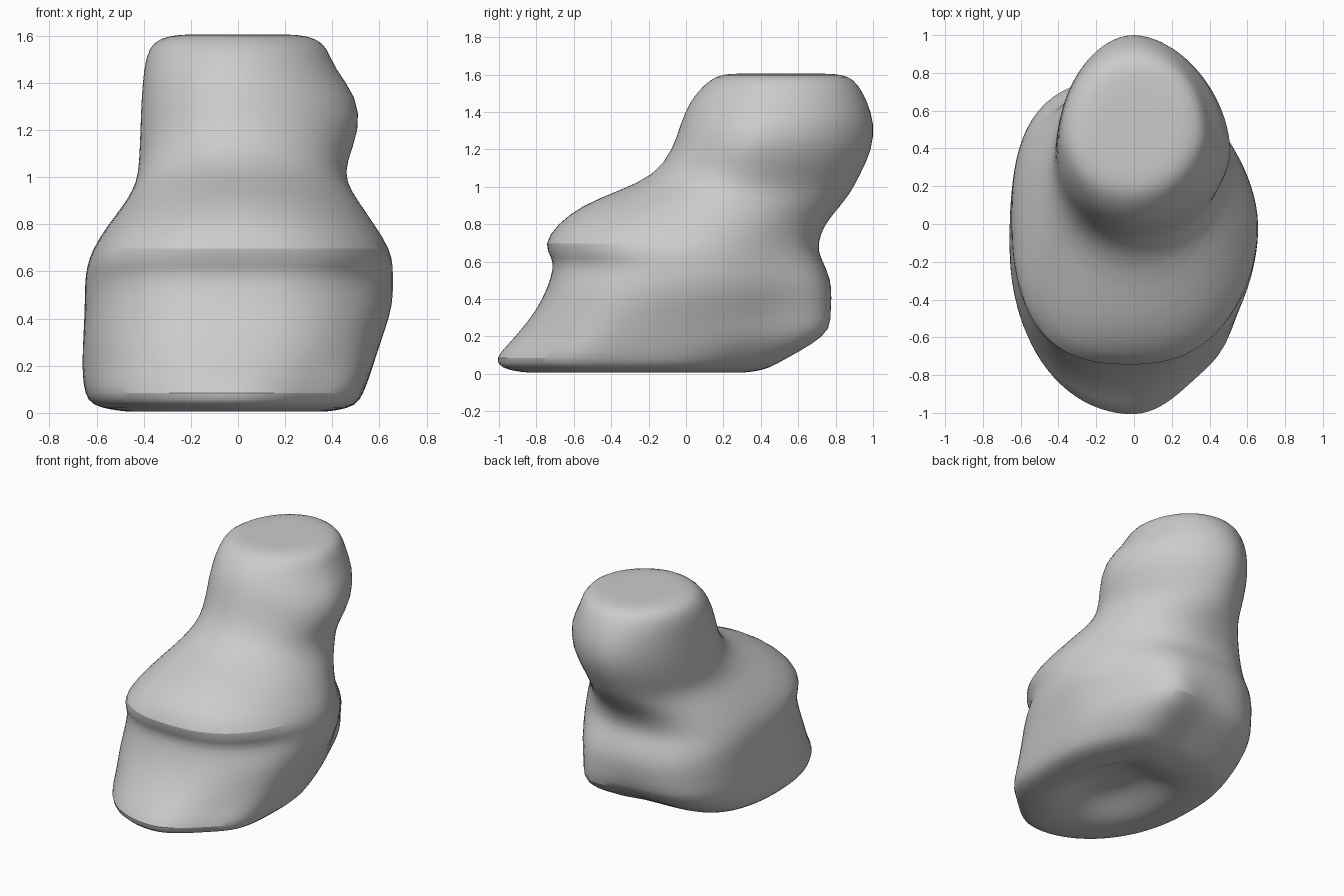
import bpy
import bmesh
import math

cube = bpy.data.objects.get("Cube")
if cube:
    bpy.data.objects.remove(cube, do_unlink=True)

SEGMENTS = 44

# Horizontal sections: height, right, left, toe, heel, widest y
SECTIONS = [
    (.01, -.52, .42, -.9, .33, -.22),
    (.03, -.62, .5, -.99, .41, -.2),
    (.08, -.65, .53, -1.03, .49, -.18),
    (.16, -.66, .56, -.95, .63, -.14),
    (.24, -.66, .585, -.88, .74, -.1),
    (.34, -.655, .62, -.8, .76, -.05),
    (.46, -.65, .66, -.74, .78, 0),
    (.56, -.65, .66, -.71, .75, 0),
    (.62, -.64, .66, -.715, .72, 0),
    (.69, -.62, .65, -.765, .7, 0),
    (.8, -.55, .58, -.69, .74, .06),
    (.9, -.47, .51, -.56, .83, .15),
    (.98, -.43, .46, -.36, .89, .25),
    (1.06, -.42, .46, -.17, .93, .35),
    (1.2, -.415, .52, -.07, 1.0, .38),
    (1.34, -.41, .51, -.03, 1.01, .4),
    (1.46, -.4, .41, .02, .97, .45),
    (1.55, -.38, .38, .1, .92, .48),
    (1.59, -.33, .33, .16, .87, .48),
    (1.605, -.25, .25, .22, .8, .48),
]

# Local swellings and dents: amount, angle, spread, height, height spread
LUMPS = [
    (.15, 1.12, .28, .15, .4),     # left heel corner
    (.05, 2.25, .3, .1, .2),       # right heel corner
    (.11, -.53, .28, .08, .2),     # left edge of the toe
    (-.05, -.7, .35, .57, .08),    # left instep dent
    (-.04, -2.5, .35, .52, .07),   # right instep dent
]


def blend(low, high, value):
    t = min(max((value - low) / (high - low), 0), 1)
    return t * t * (3 - 2 * t)


def roundness(x_side, y_side, foot, z):
    """Outline power per quarter: two is an ellipse, higher is squarer."""
    if y_side > 0:
        if x_side > 0:
            return 2.2 - .45 * blend(.1, .35, z) + .3 * blend(1.3, 1.55, z)
        return 1.9 + .9 * foot
    if x_side > 0:
        return 1.8 + .5 * foot * blend(.1, .4, z)
    return 2.05 + .85 * foot * blend(.1, .5, z)


def section_point(section, angle):
    """Point on an uneven rounded outline at one height."""
    z, right, left, toe, heel, middle = section
    c, s = math.cos(angle), math.sin(angle)
    foot = 1 - blend(.7, 1.05, z)
    power = roundness(c, s, foot, z)
    radius = (abs(c) ** power + abs(s) ** power) ** (-1 / power)
    for amount, centre, spread, height, rise in LUMPS:
        radius *= 1 + amount * math.exp(
            -((angle - centre) / spread) ** 2 - ((z - height) / rise) ** 2)
    x = c * radius * (left if c > 0 else -right)
    y = middle + s * radius * (heel - middle if s > 0 else middle - toe)
    return x, y, z


def shrink_ring(ring, factor, height):
    """Scaled copy of a ring about its own centre."""
    cx = sum(p[0] for p in ring) / len(ring)
    cy = sum(p[1] for p in ring) / len(ring)
    return [(cx + (x - cx) * factor, cy + (y - cy) * factor, height)
            for x, y, z in ring]


def loft(name, rings):
    """Skin a stack of rings and close both ends."""
    bm = bmesh.new()
    loops = [[bm.verts.new(p) for p in ring] for ring in rings]
    for lower, upper in zip(loops, loops[1:]):
        for i in range(SEGMENTS):
            j = (i + 1) % SEGMENTS
            bm.faces.new((lower[i], lower[j], upper[j], upper[i]))
    bm.faces.new(list(reversed(loops[0])))
    bm.faces.new(loops[-1])
    bmesh.ops.recalc_face_normals(bm, faces=bm.faces)
    mesh = bpy.data.meshes.new(name)
    bm.to_mesh(mesh)
    bm.free()
    obj = bpy.data.objects.new(name, mesh)
    bpy.context.collection.objects.link(obj)
    return obj


# Foot, heel and ankle as one continuous skin
angles = [2 * math.pi * i / SEGMENTS - math.pi for i in range(SEGMENTS)]
rings = [[section_point(s, a) for a in angles] for s in SECTIONS]

# Hollow arch under the sole and a flat cap on the ankle
sole, cap = rings[0], rings[-1]
arch = [shrink_ring(sole, f, h) for f, h in
        ((.2, .12), (.4, .09), (.6, .03), (.8, 0))]
crown = [shrink_ring(cap, f, 1.605) for f in (.6, .2)]
boot = loft("boot_body", arch + rings + crown)

# Plain grey surface
grey = bpy.data.materials.new("plain_grey")
grey.use_nodes = True
colour = (.6, .6, .6, 1)
grey.diffuse_color = colour
grey.node_tree.nodes["Principled BSDF"].inputs["Base Color"].default_value = colour
boot.data.materials.append(grey)

# Rounded skin with smooth shading
rounding = boot.modifiers.new("rounding", 'SUBSURF')
rounding.levels = 1
rounding.render_levels = 1
bpy.context.view_layer.objects.active = boot
boot.select_set(True)
bpy.ops.object.shade_smooth_by_angle(angle=math.radians(50))
